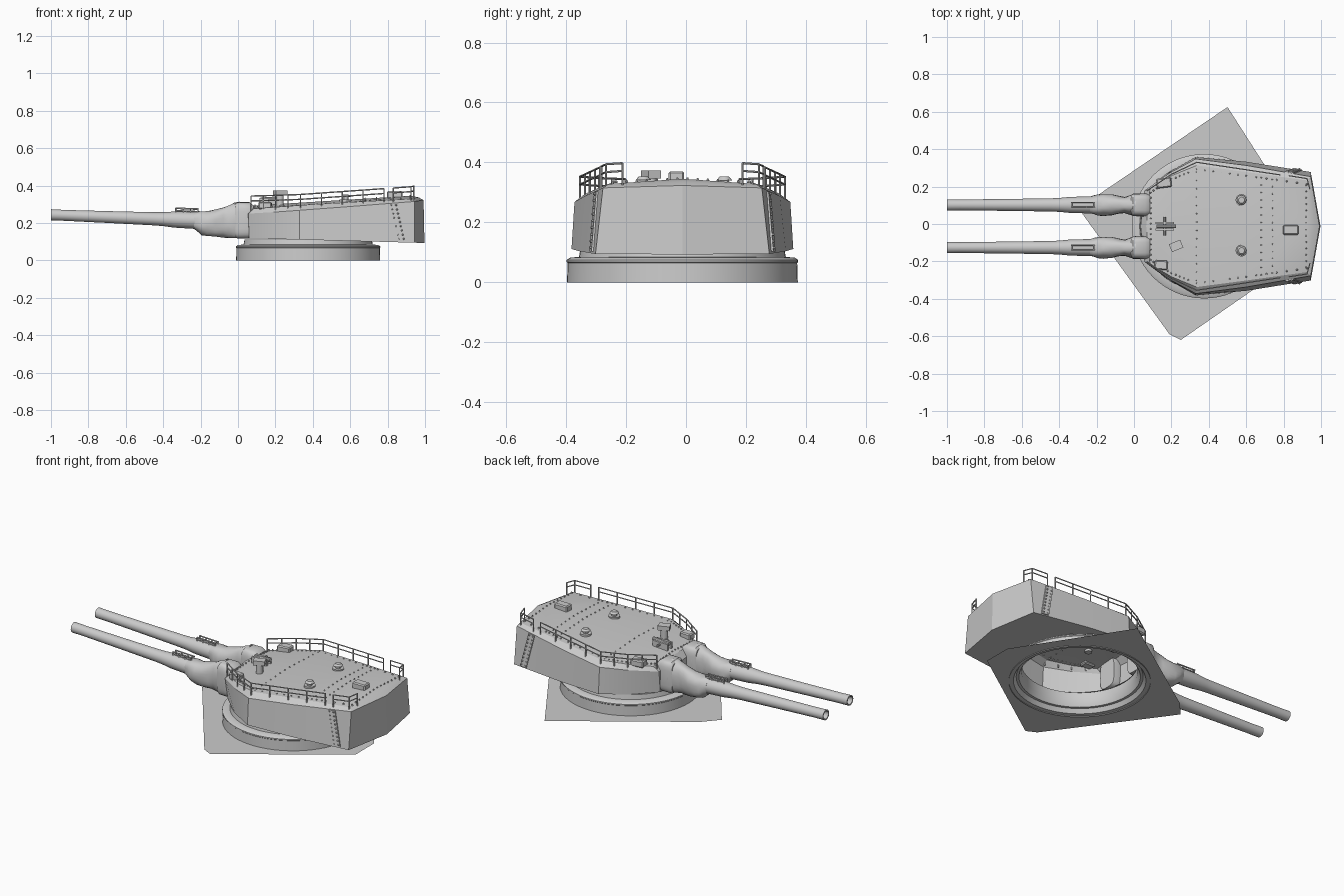
import bpy, bmesh, math
from mathutils import Vector, Matrix

if "Cube" in bpy.data.objects:
    bpy.data.objects.remove(bpy.data.objects["Cube"])

CY = -0.012          # turret centreline
CX = 0.375           # roller ring centre
GUNS = (0.114, -0.114)


def finish(bm, name, angle=30, y=CY, recalc=True):
    if recalc:
        bmesh.ops.recalc_face_normals(bm, faces=bm.faces)
    me = bpy.data.meshes.new(name)
    bm.to_mesh(me)
    bm.free()
    ob = bpy.data.objects.new(name, me)
    bpy.context.collection.objects.link(ob)
    ob.location.y = y
    bpy.ops.object.select_all(action='DESELECT')
    ob.select_set(True)
    bpy.context.view_layer.objects.active = ob
    bpy.ops.object.shade_smooth_by_angle(angle=math.radians(angle))
    return ob


def rod(bm, a, b, r=0.004, n=6, r2=None):
    a, b = Vector(a), Vector(b)
    rot = (b - a).to_track_quat('Z', 'Y').to_matrix().to_4x4()
    bmesh.ops.create_cone(bm, cap_ends=True, segments=n, radius1=r,
                          radius2=r if r2 is None else r2, depth=(b - a).length,
                          matrix=Matrix.Translation((a + b) / 2) @ rot)


def box(bm, c, s, turn=0):
    m = Matrix.Translation(c) @ Matrix.Rotation(turn, 4, 'Z') @ Matrix.Diagonal((*s, 1))
    bmesh.ops.create_cube(bm, size=1, matrix=m)


def skin(bm, rings, closed=True):
    for r0, r1 in zip(rings, rings[1:]):
        n = len(r0)
        for i in range(n if closed else n - 1):
            j = (i + 1) % n
            bm.faces.new((r0[i], r0[j], r1[j], r1[i]))


def circle(bm, r, z, n=64):
    zf = z if callable(z) else (lambda x: z)
    out = []
    for i in range(n):
        a = 2 * math.pi * i / n
        x = CX + r * math.cos(a)
        out.append(bm.verts.new((x, r * math.sin(a), zf(x))))
    return out


def loop_edges(bm, vs):
    return [bm.edges.get((vs[i - 1], vs[i])) or bm.edges.new((vs[i - 1], vs[i])) for i in range(len(vs))]


def roof_z(x, y):
    return 0.272 + 0.062 * x + 0.016 * (1 - abs(y) / 0.3)


# deck plate with round opening
bm = bmesh.new()
outline = [(.5, .625), (-.2, .15), (-.28, .06), (.19, -.59), (.25, -.62), (.9, -.17), (.9, 0)]
edge = [bm.verts.new((x, y - CY, .006)) for x, y in outline]
bmesh.ops.triangle_fill(bm, use_beauty=True, normal=(0, 0, 1),
                        edges=loop_edges(bm, edge) + loop_edges(bm, circle(bm, .36, .006)))
finish(bm, "deck_plate")

# barbette ring, open through the middle
bm = bmesh.new()
profile = [(.36, .006), (.345, .03), (.33, .03), (.315, .06), (.315, .112), (.34, .112), (.345, .085),
           (.375, .082), (.386, .075), (.386, .068), (.383, .065), (.385, 0)]
skin(bm, [circle(bm, r, z) for r, z in profile])
finish(bm, "barbette")

# gun house: half outlines (front to rear) mirrored into rings
base = [(.035, 0), (.06, .17), (.19, .29), (.33, .37), (.6, .345), (.945, .29), (.997, 0)]
wall = [(.035, 0, .25), (.055, .19, .25), (.19, .285, .258), (.33, .36, .268),
        (.6, .325, .288), (.945, .265, .315), (.992, 0, .323)]
roof = [(.065, 0, .288), (.085, .2, .277), (.2, .27, .285), (.335, .325, .295),
        (.6, .29, .311), (.925, .245, .328), (.965, 0, .337)]


def under_z(x):
    return 0.12 - 0.027 * x


def ring(bm, half):
    pts = half + [(p[0], -p[1], p[2]) for p in half[-2:0:-1]]
    return [bm.verts.new(p) for p in pts]


bm = bmesh.new()
rb = ring(bm, [(x, y, under_z(x)) for x, y in base])
rw, rt = ring(bm, wall), ring(bm, roof)
skin(bm, [rb, rw, rt])
ridge = [rt[0]] + [bm.verts.new((p[0], 0, roof_z(p[0], 0))) for p in roof[1:6]] + [rt[6]]
for side in (rt[:7], [rt[0]] + rt[:5:-1]):
    for i in range(6):
        f = [side[i], side[i + 1], ridge[i + 1], ridge[i]]
        bm.faces.new(list(dict.fromkeys(f)))
bmesh.ops.triangle_fill(bm, use_beauty=True, normal=(0, 0, 1),
                        edges=loop_edges(bm, rb) + loop_edges(bm, circle(bm, .317, under_z)))
finish(bm, "gun_house", 18)

# side butt straps
bm = bmesh.new()
for s in (1, -1):
    lo, hi = Vector((.875, .302 * s, .103)), Vector((.83, .286 * s, .303))
    d = Vector((.022, -.0036 * s, 0))
    o = Vector((0, .005 * s, 0))
    q = [bm.verts.new(p + k) for k in (o, -o) for p in (lo - d, lo + d, hi + d, hi - d)]
    bm.faces.new(q[:4])
    skin(bm, [q[:4], q[4:]])
finish(bm, "butt_straps")

# rivets on straps, roof seams and roof edge
bm = bmesh.new()


def rivets(a, b, n, up=(0, 0, 1), r=.0055):
    a, b, up = Vector(a), Vector(b), Vector(up)
    for i in range(n):
        p = a.lerp(b, i / (n - 1))
        if up.z:
            p.z = roof_z(p.x, p.y)
        rod(bm, p - up * .002, p + up * .006, r, 6, r * .5)


for s in (1, -1):
    for k in (-.013, .013):
        rivets((.873 + k, .305 * s, .115), (.832 + k, .292 * s, .295), 9, (0, s, 0))
    for a, b in zip(roof[1:5], roof[2:6]):
        rivets((a[0], (a[1] - .02) * s, 0), (b[0], (b[1] - .02) * s, 0), 7)
for x, w in ((.09, .18), (.335, .29), (.68, .26), (.74, .25), (.92, .22)):
    rivets((x, -w, 0), (x, w, 0), 14, r=.0045)
finish(bm, "rivets")


# lofted tube of soft oval sections along x: (x, z, half width, half height)
def loft(name, secs, y, power=1.0, n=28, cap=True, crumple=0):
    bm = bmesh.new()
    rings = []
    for k, (x, z, ry, rz) in enumerate(secs):
        vs = []
        for i in range(n):
            a = 2 * math.pi * i / n
            c, s = math.cos(a), math.sin(a)
            w = 1 + crumple * math.sin(5 * a + k * 1.7)
            vs.append(bm.verts.new((x, y + w * ry * math.copysign(abs(c) ** power, c),
                                    z + w * rz * math.copysign(abs(s) ** power, s))))
        rings.append(vs)
    skin(bm, rings)
    if cap:
        bm.faces.new(rings[0])
        bm.faces.new(rings[-1])
    return finish(bm, name, 40)


def bore_z(x):
    return .205 - .0385 * x


for tag, y in zip(("left", "right"), GUNS):
    # barrel with hollow muzzle
    prof = [(-.8, .001), (-.8, .021), (-1, .023), (-1, .03), (-.93, .029), (-.7, .0315),
            (-.45, .035), (-.4, .037), (-.34, .043), (-.2, .046), (-.1, .046)]
    loft(f"barrel_{tag}", [(x, bore_z(x), r, r) for x, r in prof], y)
    # canvas blast bag
    bag = [(-.235, .213, .044, .046), (-.215, .208, .05, .055), (-.195, .2, .056, .064),
           (-.165, .196, .058, .066), (-.12, .198, .056, .072), (-.08, .203, .047, .08),
           (-.05, .208, .043, .086), (-.02, .212, .053, .094), (.01, .214, .06, .098)]
    loft(f"blast_bag_{tag}", bag, y, .85, crumple=.035)
    # port hood closing the bag against the house
    hood = [(-.015, .213, .054, .088), (-.005, .214, .06, .097), (.06, .214, .062, .097), (.085, .208, .058, .085)]
    loft(f"port_hood_{tag}", hood, y, .5)
    # small grating on top of the gun
    bm = bmesh.new()
    for s in (-.013, .013):
        rod(bm, (-.335, y + s, .279), (-.21, y + s, .274), .0045)
        rod(bm, (-.335, y + s, .266), (-.21, y + s, .261), .0035)
        for i in range(4):
            x = -.333 + i * .04
            rod(bm, (x, y + s, .245), (x, y + s, .279), .0035)
    for x in (-.33, -.215):
        rod(bm, (x, y - .013, .275), (x, y + .013, .275), .0035)
    finish(bm, f"gun_step_{tag}")

# guard rails on both roof edges
bm = bmesh.new()


def rail(path, per):
    P = []
    for i, (a, b) in enumerate(zip(path, path[1:])):
        P += [Vector(a).lerp(Vector(b), k / per[i]) for k in range(per[i])]
    P.append(Vector(path[-1]))
    foot = [Vector((p.x, p.y, roof_z(p.x, p.y) - .022)) for p in P]
    for h in (.058, .084):
        for a, b in zip(foot, foot[1:]):
            rod(bm, a + Vector((0, 0, h)), b + Vector((0, 0, h)), .0035)
    for f in foot:
        rod(bm, f, f + Vector((0, 0, .085)), .0035)


for s in (1, -1):
    rail([(.07, .19 * s), (.2, .278 * s), (.335, .342 * s), (.78, .275 * s)], [2, 2, 4])
    rail([(.83, .27 * s), (.925, .255 * s), (.94, .2 * s)], [1, 1])
finish(bm, "guard_rails")

# mushroom vents
bm = bmesh.new()
for y in (.14, -.13):
    z = roof_z(.575, y)
    rod(bm, (.575, y, z - .01), (.575, y, z + .01), .032, 16)
    rod(bm, (.575, y, z), (.575, y, z + .028), .016, 12)
    rod(bm, (.575, y, z + .024), (.575, y, z + .036), .026, 14, .016)
finish(bm, "roof_vents")

# sighting hoods at the front corners and the rear hatch box
bm = bmesh.new()
box(bm, (.16, .232, .295), (.08, .052, .04), .12)
box(bm, (.145, -.208, .293), (.07, .05, .04), -.05)
box(bm, (.838, -.02, .345), (.085, .052, .05))
bmesh.ops.bevel(bm, geom=bm.edges[:], offset=.006, segments=1, affect='EDGES')
finish(bm, "sighting_hoods")

# periscope head
bm = bmesh.new()
rod(bm, (.225, -.105, .285), (.225, -.105, .365), .02, 14)
box(bm, (.225, -.105, .36), (.065, .045, .026), .4)
finish(bm, "periscope")

# central roof bracket
bm = bmesh.new()
for s in (-.018, .018):
    box(bm, (.165, s, .31), (.1, .012, .045))
rod(bm, (.12, 0, .325), (.225, 0, .332), .011, 10)
rod(bm, (.165, -.05, .32), (.165, .05, .32), .006, 8)
finish(bm, "roof_bracket")
